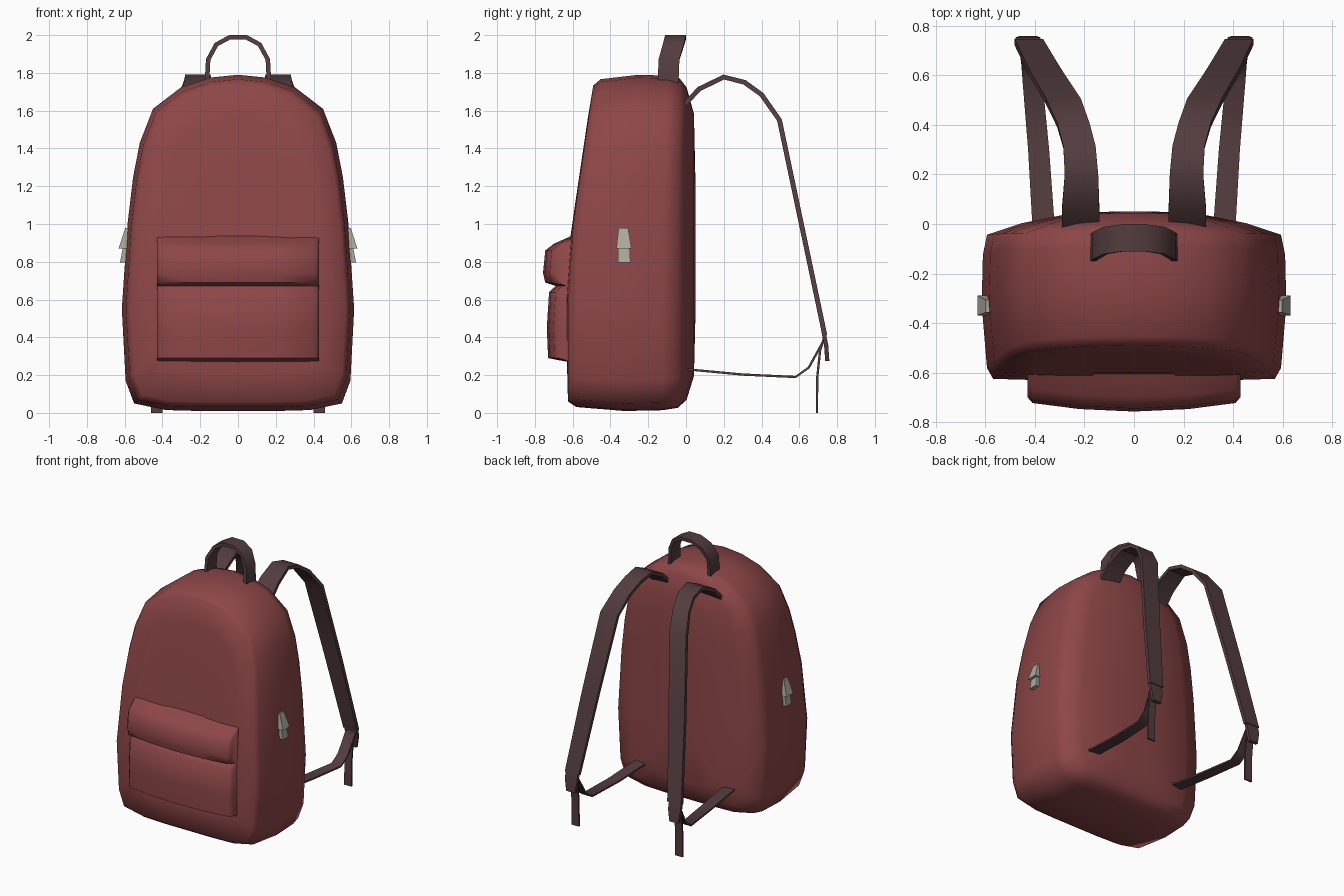
import bpy, bmesh, math
from mathutils import Vector

if "Cube" in bpy.data.objects:
    bpy.data.objects.remove(bpy.data.objects["Cube"])


def material(name, rgb):
    m = bpy.data.materials.new(name)
    m.diffuse_color = (*rgb, 1)
    m.use_nodes = True
    m.node_tree.nodes["Principled BSDF"].inputs["Base Color"].default_value = m.diffuse_color
    return m


RED = material("red fabric", (0.27, 0.062, 0.064))
DARK = material("dark brown webbing", (0.088, 0.046, 0.048))
METAL = material("pale metal", (0.42, 0.40, 0.34))


def finish(name, bm, mat, angle=60):
    bmesh.ops.remove_doubles(bm, verts=bm.verts, dist=0.0005)
    bmesh.ops.recalc_face_normals(bm, faces=bm.faces)
    mesh = bpy.data.meshes.new(name)
    bm.to_mesh(mesh)
    bm.free()
    mesh.materials.append(mat)
    ob = bpy.data.objects.new(name, mesh)
    bpy.context.collection.objects.link(ob)
    bpy.ops.object.select_all(action='DESELECT')
    ob.select_set(True)
    bpy.context.view_layer.objects.active = ob
    bpy.ops.object.shade_smooth_by_angle(angle=math.radians(angle))
    return ob


def loft(name, rings, mat, angle=60):
    """Skin closed rings of equal length and cap both ends."""
    bm = bmesh.new()
    rows = [[bm.verts.new(p) for p in r] for r in rings]
    n = len(rows[0])
    for a, b in zip(rows, rows[1:]):
        for i in range(n):
            j = (i + 1) % n
            bm.faces.new((a[i], a[j], b[j], b[i]))
    bm.faces.new(rows[0])
    bm.faces.new(rows[-1])
    return finish(name, bm, mat, angle)


def ribbon(name, path, thick, across=(1, 0, 0)):
    """Flat strap along (x, y, z, width) points."""
    pts = [Vector(p[:3]) for p in path]
    side = Vector(across)
    rings = []
    for i, p in enumerate(pts):
        tan = pts[min(i + 1, len(pts) - 1)] - pts[max(i - 1, 0)]
        nor = tan.cross(side).normalized() * thick / 2
        w = side * path[i][3] / 2
        rings.append([p - w - nor, p + w - nor, p + w + nor, p - w + nor])
    return loft(name, rings, DARK, 40)


# Main bag: arched outline lofted from front panel to back panel
half = [(0.2, 0.01), (0.38, 0.015), (0.55, 0.05), (0.595, 0.17), (0.615, 0.55),
        (0.585, 1.0), (0.555, 1.25), (0.52, 1.43), (0.45, 1.61), (0.30, 1.725), (0.15, 1.775)]
outline = [(0, 0.01)] + half + [(0, 1.79)] + [(-x, z) for x, z in reversed(half)]
MID = 0.85


def front_y(z):
    return -0.625 + 0.135 * max(0, (z - 0.8) / 0.94)


# x scale, z scale, blend from front panel (0) to y = 0 (1), extra y
layers = [(0.3, 0.3, 0, -0.006), (0.7, 0.75, 0, -0.004), (0.925, 0.94, 0, 0.0),
          (0.965, 0.975, 0.07, 0), (1.0, 1.0, 0.48, 0), (0.992, 0.995, 0.8, 0),
          (0.965, 0.98, 0.93, 0), (0.74, 0.93, 1, 0.003), (0.42, 0.78, 1, 0.042),
          (0.15, 0.4, 1, 0.05)]
rings = []
for sx, sz, t, dy in layers:
    ring = []
    for x, z in outline:
        zz = MID + (z - MID) * sz
        ring.append((x * sx, front_y(zz) * (1 - t) + dy, zz))
    rings.append(ring)
loft("bag_body", rings, RED, 80)

# Front pocket with overhanging flap, bulging toward the middle
profile = [(-0.60, 0.94), (-0.70, 0.895), (-0.745, 0.86), (-0.757, 0.74), (-0.745, 0.69),
           (-0.69, 0.672), (-0.725, 0.64), (-0.737, 0.45), (-0.73, 0.29), (-0.60, 0.265)]
rings = []
for x in (-0.43, -0.41, -0.22, 0, 0.22, 0.41, 0.43):
    bulge = 0.036 * (x / 0.42) ** 2
    edge = abs(x) > 0.42
    rings.append([(x, min(-0.59, y + bulge + (0.02 if edge else 0)), z) for y, z in profile])
loft("front_pocket", rings, RED, 55)

# Carry handle
arch = [(0.165, -0.095, 1.74), (0.158, -0.09, 1.87), (0.115, -0.066, 1.95), (0.045, -0.056, 1.988)]
path = [(-x, y, z, 0.11) for x, y, z in arch] + [(x, y, z, 0.11) for x, y, z in reversed(arch)]
ribbon("carry_handle", path, 0.024, (0, 1, 0))

upper = [(0.215, -0.01, 1.63, 0.15), (0.215, 0.07, 1.715, 0.15), (0.212, 0.20, 1.778, 0.135),
         (0.22, 0.31, 1.75, 0.13), (0.245, 0.40, 1.685, 0.13), (0.285, 0.495, 1.55, 0.14),
         (0.36, 0.615, 0.98, 0.13), (0.425, 0.735, 0.41, 0.115)]
lower = [(0.365, -0.01, 0.232, 0.09), (0.385, 0.30, 0.203, 0.085), (0.41, 0.58, 0.19, 0.08),
         (0.415, 0.65, 0.24, 0.08), (0.425, 0.73, 0.385, 0.08)]
tail = [(0.425, 0.735, 0.41, 0.06), (0.43, 0.71, 0.33, 0.06), (0.43, 0.695, 0.19, 0.06),
        (0.43, 0.693, 0.0, 0.06)]
tab = [(0.428, 0.728, 0.43, 0.10), (0.428, 0.742, 0.36, 0.10), (0.428, 0.748, 0.275, 0.07)]

for s, label in ((-1, "left"), (1, "right")):
    # Shoulder strap, lower strap, hanging tail and adjuster
    for name, pts, thick in (("shoulder_strap", upper, 0.026), ("lower_strap", lower, 0.012),
                             ("strap_tail", tail, 0.012), ("strap_adjuster", tab, 0.022)):
        ribbon(f"{name}_{label}", [(s * x, y, z, w) for x, y, z, w in pts], thick)
    # Side zip pull: two flared metal wedges
    for name, ends in (("upper", ((0.98, 0.597, 0.05), (0.87, 0.632, 0.08))),
                       ("lower", ((0.885, 0.608, 0.06), (0.795, 0.625, 0.065)))):
        rings = []
        for z, x, w in ends:
            y = -0.332 + (0.98 - z) * 0.03
            rings.append([(s * 0.58, y - w / 2, z), (s * x, y - w / 2, z),
                          (s * x, y + w / 2, z), (s * 0.58, y + w / 2, z)])
        loft(f"zip_pull_{name}_{label}", rings, METAL, 30)
